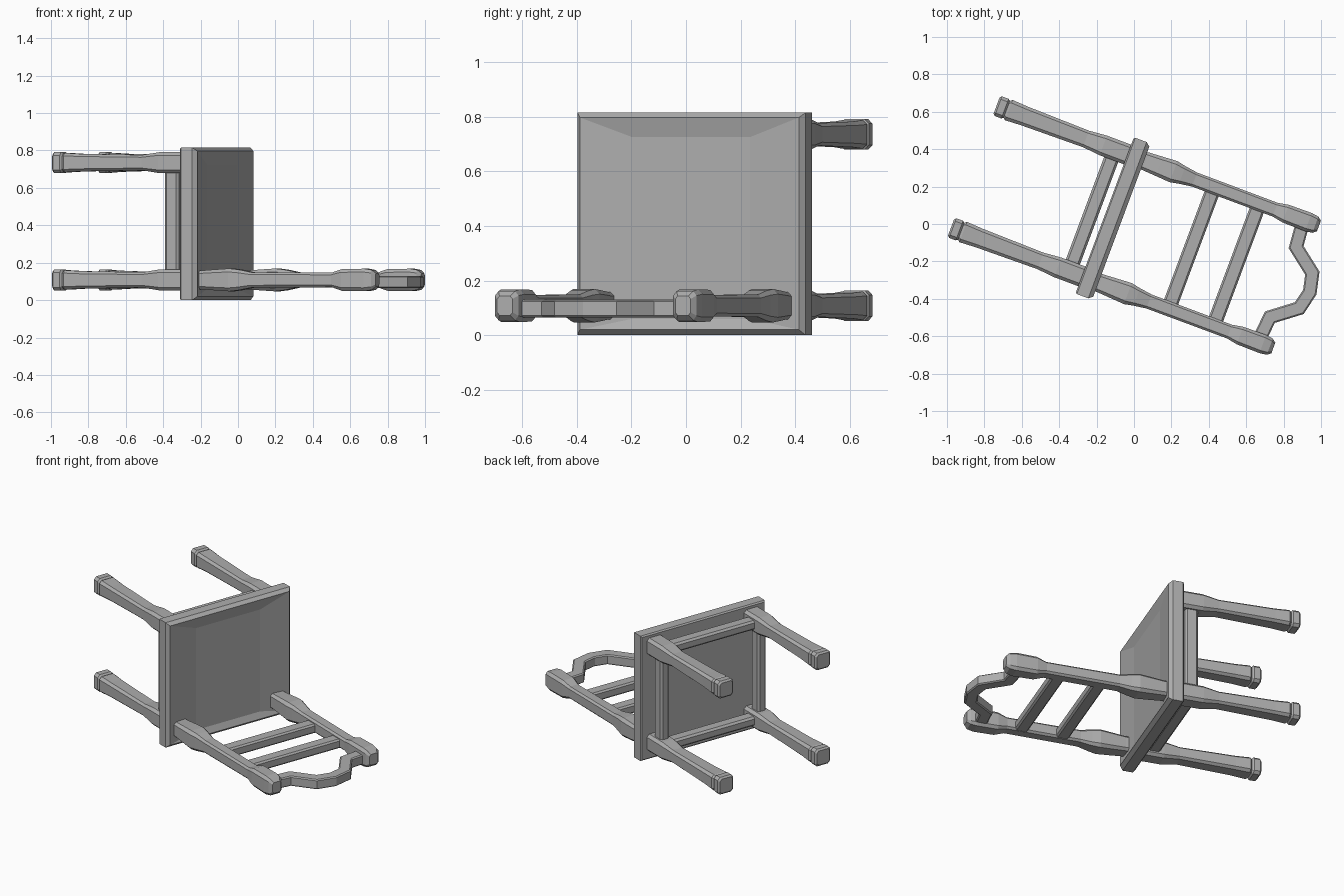
import bpy, bmesh, math
from mathutils import Matrix, Vector

if "Cube" in bpy.data.objects:
    bpy.data.objects.remove(bpy.data.objects["Cube"])

grey = bpy.data.materials.new("grey_wood")
grey.use_nodes = True
grey.diffuse_color = (0.42, 0.42, 0.42, 1)
grey.node_tree.nodes["Principled BSDF"].inputs["Base Color"].default_value = grey.diffuse_color

# Chair is made upright (x across, y forward, z up), then laid on its back
TURN = math.radians(-20.5)
UP = Vector((math.cos(TURN), math.sin(TURN), 0))
ACROSS = Vector((-UP.y, UP.x, 0))
LAY = Matrix((ACROSS, (0, 0, 1), UP)).transposed().to_4x4()
LAY.translation = ACROSS * -0.012
BACK_Y, FRONT_Y, LEG_X = 0.108, 0.735, 0.348


def finish(bm, name):
    bmesh.ops.recalc_face_normals(bm, faces=bm.faces)
    mesh = bpy.data.meshes.new(name)
    bm.to_mesh(mesh)
    bm.free()
    mesh.materials.append(grey)
    obj = bpy.data.objects.new(name, mesh)
    bpy.context.collection.objects.link(obj)
    obj.matrix_world = LAY
    return obj


def skin(bm, rings):
    """Join rings of points into a closed tube."""
    rings = [[bm.verts.new(p) for p in ring] for ring in rings]
    n = len(rings[0])
    for a, b in zip(rings, rings[1:]):
        for i in range(n):
            j = (i + 1) % n
            bm.faces.new((a[i], a[j], b[j], b[i]))
    bm.faces.new(rings[0])
    bm.faces.new(rings[-1])


def octagon(x, y, z, hx, hy, cut=0.3):
    """Rectangle with trimmed corners."""
    cx, cy = hx * (1 - cut), hy * (1 - cut)
    pts = [(hx, -cy), (hx, cy), (cx, hy), (-cx, hy),
           (-hx, cy), (-hx, -cy), (-cx, -hy), (cx, -hy)]
    return [(x + a, y + b, z) for a, b in pts]


def turned(name, x, y, profile):
    bm = bmesh.new()
    skin(bm, [octagon(x, y, z, hx, hy) for z, hx, hy in profile])
    return finish(bm, name)


def bar(name, centre, size, bevel=0.012):
    bm = bmesh.new()
    bmesh.ops.create_cube(bm, size=1, matrix=Matrix.Translation(centre) @ Matrix.Diagonal((*size, 1)))
    bmesh.ops.bevel(bm, geom=bm.edges[:], offset=bevel, segments=1, affect='EDGES')
    return finish(bm, name)


# Leg and back post profiles: height, half width, half depth
FOOT = [(-0.91, 0.046, 0.046), (-0.9, 0.056, 0.056), (-0.862, 0.056, 0.056), (-0.852, 0.048, 0.046)]
LEG = [(-0.852, 0.048, 0.046), (-0.84, 0.058, 0.052), (-0.75, 0.053, 0.047), (-0.4, 0.047, 0.041),
       (-0.3, 0.056, 0.056), (-0.15, 0.056, 0.056)]
POST = [(-0.15, 0.05, 0.05), (-0.06, 0.05, 0.05), (0.02, 0.055, 0.056), (0.1, 0.06, 0.061),
        (0.15, 0.05, 0.055), (0.22, 0.04, 0.041), (0.68, 0.039, 0.039), (0.74, 0.05, 0.058),
        (0.87, 0.052, 0.06), (0.91, 0.046, 0.053), (0.93, 0.03, 0.035)]

for side, sx in (("left", 1), ("right", -1)):
    x = sx * LEG_X
    for end, y in (("front", FRONT_Y), ("back", BACK_Y)):
        turned(f"{end}_{side}_foot", x, y, FOOT)
        turned(f"{end}_{side}_leg", x, y, LEG)
    turned(f"{side}_back_post", x, BACK_Y, POST)
    bar(f"{side}_apron", (x, (FRONT_Y + BACK_Y) / 2, -0.235), (0.06, 0.58, 0.08))

for end, y in (("front", FRONT_Y), ("back", BACK_Y)):
    bar(f"{end}_apron", (0, y, -0.235), (0.66, 0.06, 0.08))

# Back slats
for name, z in (("lower_slat", 0.332), ("upper_slat", 0.589)):
    bar(name, (0, 0.1, z), (0.66, 0.06, 0.08), 0.01)

# Seat with chamfered rim and a shallow dish
bm = bmesh.new()


def seat_ring(z, hx, y0, y1):
    return [(-hx, y0, z), (hx, y0, z), (hx, y1, z), (-hx, y1, z)]


skin(bm, [seat_ring(-0.163, 0.438, 0.008, 0.807), seat_ring(-0.155, 0.446, 0, 0.815),
          seat_ring(-0.09, 0.446, 0, 0.815), seat_ring(-0.068, 0.428, 0.02, 0.797),
          seat_ring(-0.085, 0.23, 0.06, 0.725)])
finish(bm, "seat")

# Crest rail: a raised arch joining the posts
half = [(0.31, 0.845), (0.2, 0.855), (0.1, 0.985)]
path = half + [(0, 1.008)] + [(-x, z) for x, z in reversed(half)]
bm = bmesh.new()
rings = []
for i, (x, z) in enumerate(path):
    before = Vector(path[i]) - Vector(path[max(i - 1, 0)])
    after = Vector(path[min(i + 1, len(path) - 1)]) - Vector(path[i])
    along = (before.normalized() + after.normalized()).normalized()
    turn = along.dot(after.normalized() if after.length else along)
    nx, nz = -along.y * 0.037 / turn, along.x * 0.037 / turn
    ring = []
    for _, a, b in [(0, p[0], p[1]) for p in octagon(0, 0, 0, 1, 0.032, 0.2)]:
        ring.append((x + nx * a, 0.097 + b, z + nz * a))
    rings.append(ring)
skin(bm, rings)
finish(bm, "crest_rail")
